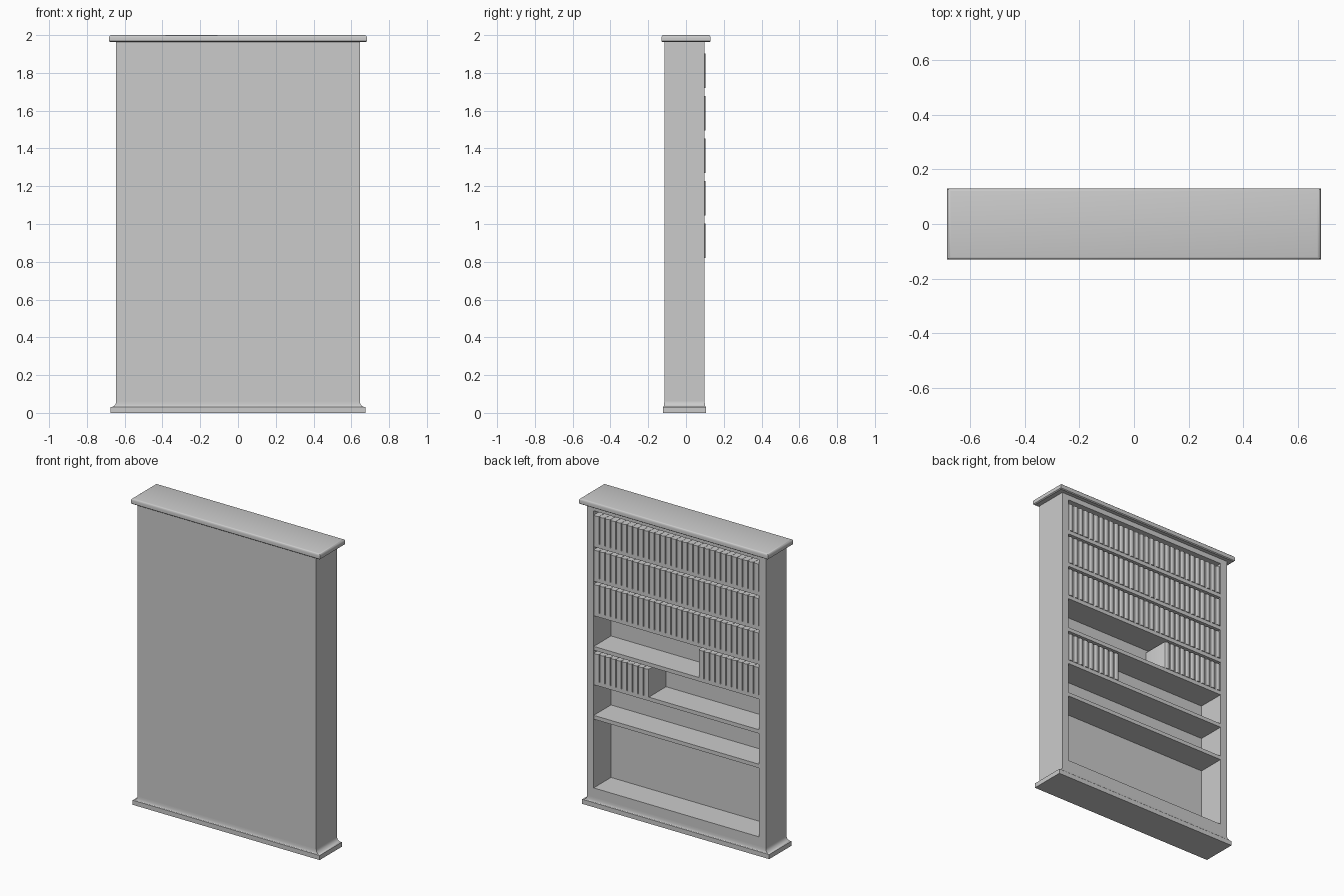
import bpy, bmesh, math

if "Cube" in bpy.data.objects:
    bpy.data.objects.remove(bpy.data.objects["Cube"])

BACK, FRONT = -0.115, 0.099        # carcass depth (open side faces +y)
HALF, INNER = 0.645, 0.597         # outer and inner half widths
PANEL = -0.08                      # inner face of the back panel
SHELVES = [0.595, 0.82, 1.045, 1.27, 1.495, 1.72]   # shelf top heights


def finish(name, bm, smooth=False):
    bmesh.ops.recalc_face_normals(bm, faces=bm.faces)
    me = bpy.data.meshes.new(name)
    bm.to_mesh(me)
    bm.free()
    ob = bpy.data.objects.new(name, me)
    bpy.context.collection.objects.link(ob)
    if smooth:
        bpy.ops.object.select_all(action='DESELECT')
        ob.select_set(True)
        bpy.context.view_layer.objects.active = ob
        bpy.ops.object.shade_smooth_by_angle(angle=math.radians(32))
    return ob


def loft(bm, rings):
    loops = [[bm.verts.new(p) for p in ring] for ring in rings]
    n = len(loops[0])
    for a, b in zip(loops, loops[1:]):
        for i in range(n):
            j = (i + 1) % n
            bm.faces.new((a[i], a[j], b[j], b[i]))
    bm.faces.new(loops[0][::-1])
    bm.faces.new(loops[-1])


def rect(x0, x1, y0, y1, z):
    return [(x0, y0, z), (x1, y0, z), (x1, y1, z), (x0, y1, z)]


def box(name, x0, x1, y0, y1, z0, z1):
    bm = bmesh.new()
    loft(bm, [rect(x0, x1, y0, y1, z0), rect(x0, x1, y0, y1, z1)])
    return finish(name, bm)


# Carcass
box("back_panel", -HALF, HALF, BACK, PANEL, 0.06, 1.965)
box("side_left", -HALF, -INNER, PANEL, FRONT, 0.06, 1.965)
box("side_right", INNER, HALF, PANEL, FRONT, 0.06, 1.965)
box("bottom_board", -INNER, INNER, PANEL, FRONT, 0.06, 0.122)
box("top_board", -INNER, INNER, PANEL, FRONT, 1.93, 1.965)
for z in SHELVES:
    box("shelf", -INNER, INNER, PANEL, FRONT - 0.001, z - 0.025, z)

# Plinth with a concave moulding
rings = [rect(-0.675, 0.675, -0.122, 0.106, 0)]
for i in range(7):
    a = i / 6 * math.pi / 2
    k = 1 - math.sin(a)            # remaining flare
    rings.append(rect(-HALF - 0.03 * k, HALF + 0.03 * k, BACK - 0.007 * k,
                      FRONT + 0.007 * k, 0.03 + 0.03 * (1 - math.cos(a))))
bm = bmesh.new()
loft(bm, rings)
finish("plinth", bm, True)

# Cornice with a rounded upper edge
rings = [rect(-0.676, 0.676, -0.124, 0.124, 1.963),
         rect(-0.683, 0.683, -0.13, 0.13, 1.968)]
for i in range(5):
    a = i / 4 * math.pi / 2
    k = 1 - math.cos(a)
    rings.append(rect(-0.683 + 0.013 * k, 0.683 - 0.013 * k, -0.13 + 0.01 * k,
                      0.13 - 0.01 * k, 1.985 + 0.015 * math.sin(a)))
bm = bmesh.new()
loft(bm, rings)
finish("cornice", bm, True)


# Books: block with a rounded spine, lined up along a shelf
def book_row(name, x_start, count, z, pitch=2 * INNER / 30, height=0.182):
    bm = bmesh.new()
    w = pitch * 0.48
    for i in range(count):
        cx = x_start + pitch * (i + 0.5)
        outline = [(cx - w, PANEL), (cx + w, PANEL)]
        for s in range(7):
            a = s / 6 * math.pi
            outline.append((cx + w * math.cos(a), 0.092 + 0.012 * math.sin(a)))
        loft(bm, [[(x, y, h) for x, y in outline] for h in (z, z + height)])
    finish(name, bm, True)


PITCH = 2 * INNER / 30
for z in SHELVES[3:]:
    book_row("books_full_row", -INNER, 30, z)
book_row("books_part_row_upper", -INNER, 11, SHELVES[2])
book_row("books_part_row_lower", INNER - 10 * PITCH, 10, SHELVES[1])
